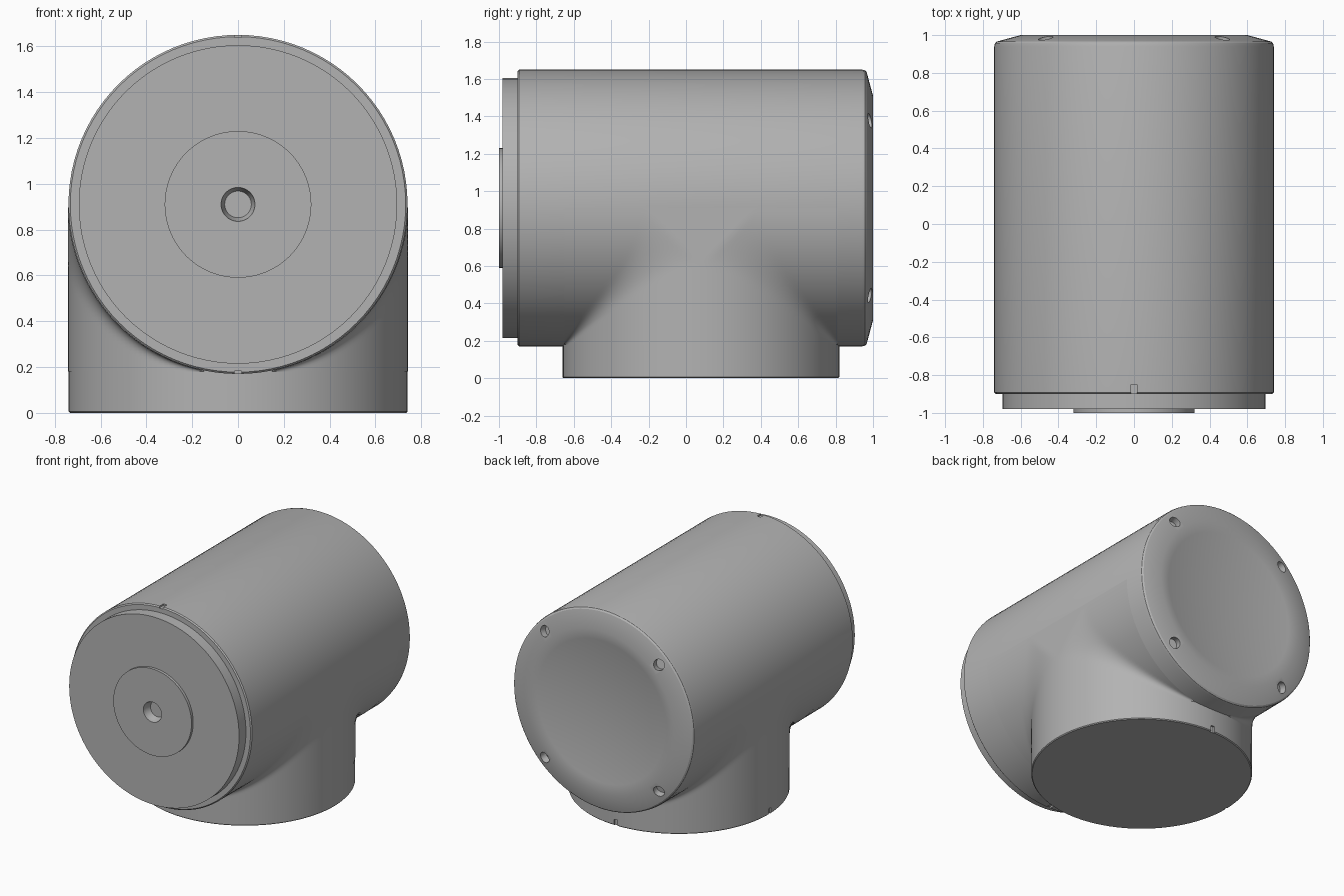
import bpy, bmesh, math
from mathutils import Matrix, Vector

if "Cube" in bpy.data.objects:
    bpy.data.objects.remove(bpy.data.objects["Cube"])

R = 0.74      # radius of both the barrel and the base
ZC = 0.91     # height of the barrel axis
Y0 = 0.08     # base axis
SEG = 96

grey = bpy.data.materials.new("mid_grey")
grey.use_nodes = True
grey.diffuse_color = (0.45, 0.45, 0.45, 1)
grey.node_tree.nodes["Principled BSDF"].inputs["Base Color"].default_value = (0.45, 0.45, 0.45, 1)


def add_object(name, bm):
    bmesh.ops.recalc_face_normals(bm, faces=bm.faces)
    mesh = bpy.data.meshes.new(name)
    bm.to_mesh(mesh)
    bm.free()
    mesh.materials.append(grey)
    ob = bpy.data.objects.new(name, mesh)
    bpy.context.collection.objects.link(ob)
    return ob


def lathe(name, profile, matrix):
    """Spin (radius, height) points about z, then place the result."""
    bm = bmesh.new()
    verts = [bm.verts.new((r, 0, h)) for r, h in profile]
    edges = [bm.edges.new(pair) for pair in zip(verts, verts[1:])]
    bmesh.ops.spin(bm, geom=verts + edges, cent=(0, 0, 0), axis=(0, 0, 1),
                   angle=math.tau, steps=SEG, use_duplicate=False)
    bmesh.ops.remove_doubles(bm, verts=bm.verts, dist=0.0001)
    bmesh.ops.transform(bm, matrix=matrix, verts=bm.verts)
    return add_object(name, bm)


def add_box(bm, centre, size):
    bmesh.ops.create_cube(bm, size=1, matrix=Matrix.Translation(centre) @ Matrix.Diagonal((*size, 1)))


def cut(target, bm):
    cutter = add_object("cutter", bm)
    cutter.hide_render = True
    mod = target.modifiers.new("cut", 'BOOLEAN')
    mod.operation = 'DIFFERENCE'
    mod.solver = 'EXACT'
    mod.object = cutter
    bpy.context.view_layer.objects.active = target
    bpy.ops.object.modifier_apply(modifier=mod.name)
    bpy.data.objects.remove(cutter)


def smooth(ob, degrees):
    bpy.ops.object.select_all(action='DESELECT')
    ob.select_set(True)
    bpy.context.view_layer.objects.active = ob
    bpy.ops.object.shade_smooth_by_angle(angle=math.radians(degrees))


# Profile height runs along +y for the horizontal parts
along_y = Matrix.Translation((0, 0, ZC)) @ Matrix.Rotation(-math.pi / 2, 4, 'X')

# Barrel: rounded front edge, chamfered back with a shallow dish
dish = [(0.6 * (1 - i / 8), 0.95 + 0.05 * (1 - i / 8) ** 2) for i in range(9)]
barrel = lathe("barrel", [(0, -0.9), (R - 0.008, -0.9), (R, -0.892), (R, 0.94),
                          (R - 0.004, 0.957), (R - 0.014, 0.966)] + dish, along_y)

# Four screw holes, square to the back chamfer
bm = bmesh.new()
for sx in (-1, 1):
    for sz in (-1, 1):
        out = Vector((sx, 0, sz)).normalized()
        axis = (Vector((0, 1, 0)) + out * 0.27).normalized()
        place = Matrix.Translation(Vector((0, 0.98, ZC)) + out * 0.66) @ \
            axis.to_track_quat('Z', 'Y').to_matrix().to_4x4()
        bmesh.ops.create_cone(bm, cap_ends=True, segments=20, radius1=0.04,
                              radius2=0.04, depth=0.09, matrix=place)
cut(barrel, bm)

# Alignment notches in the front rim
bm = bmesh.new()
for side in (-1, 1):
    add_box(bm, (0, -0.88, ZC + side * R), (0.03, 0.06, 0.025))
cut(barrel, bm)
smooth(barrel, 25)

# Front plate and raised centre with a tapered hole
lathe_parts = [
    lathe("front_plate", [(0, -0.9), (0.695, -0.9), (0.695, -0.98), (0.07, -0.98), (0.058, -0.94), (0, -0.94)], along_y),
    lathe("front_boss", [(0.32, -0.98), (0.32, -1), (0.074, -1), (0.07, -0.98)], along_y),
]
for ob in lathe_parts:
    smooth(ob, 30)

# Round base with a fine bevel at the floor
base = lathe("base", [(0, 0), (R - 0.006, 0), (R, 0.006), (R, ZC - 0.01), (0, ZC - 0.01)],
             Matrix.Translation((0, Y0, 0)))
bm = bmesh.new()
add_box(bm, (0, Y0 + R, 0.02), (0.03, 0.025, 0.05))
add_box(bm, (-R, Y0, 0.02), (0.025, 0.03, 0.05))
cut(base, bm)
smooth(base, 30)


# Soft blends where base and barrel meet, one on each side
def blend_depth(a, b):
    p, q, k = R * math.cos(a), R * math.cos(b), 0.065
    mix = max(k - abs(p - q), 0) / k
    return min(max(p, q) + mix * mix * k / 4, R) + 0.0012


N = 40
for name, side in (("left_blend", 1), ("right_blend", -1)):
    bm = bmesh.new()
    rows = []
    for i in range(N + 1):
        a = math.radians(80) * i / N
        rows.append([])
        for j in range(-N, N + 1):
            b = math.radians(80) * j / N
            rows[-1].append(bm.verts.new((side * blend_depth(a, b),
                                          Y0 + R * math.sin(b), ZC - R * math.sin(a))))
    for low, high in zip(rows, rows[1:]):
        for j in range(2 * N):
            quad = (low[j], low[j + 1], high[j + 1], high[j])
            bm.faces.new(quad if side < 0 else quad[::-1])
    ob = add_object(name, bm)
    # Keep the open surface facing outwards
    if ob.data.polygons[N].normal.x * side < 0:
        ob.data.flip_normals()
    smooth(ob, 40)
